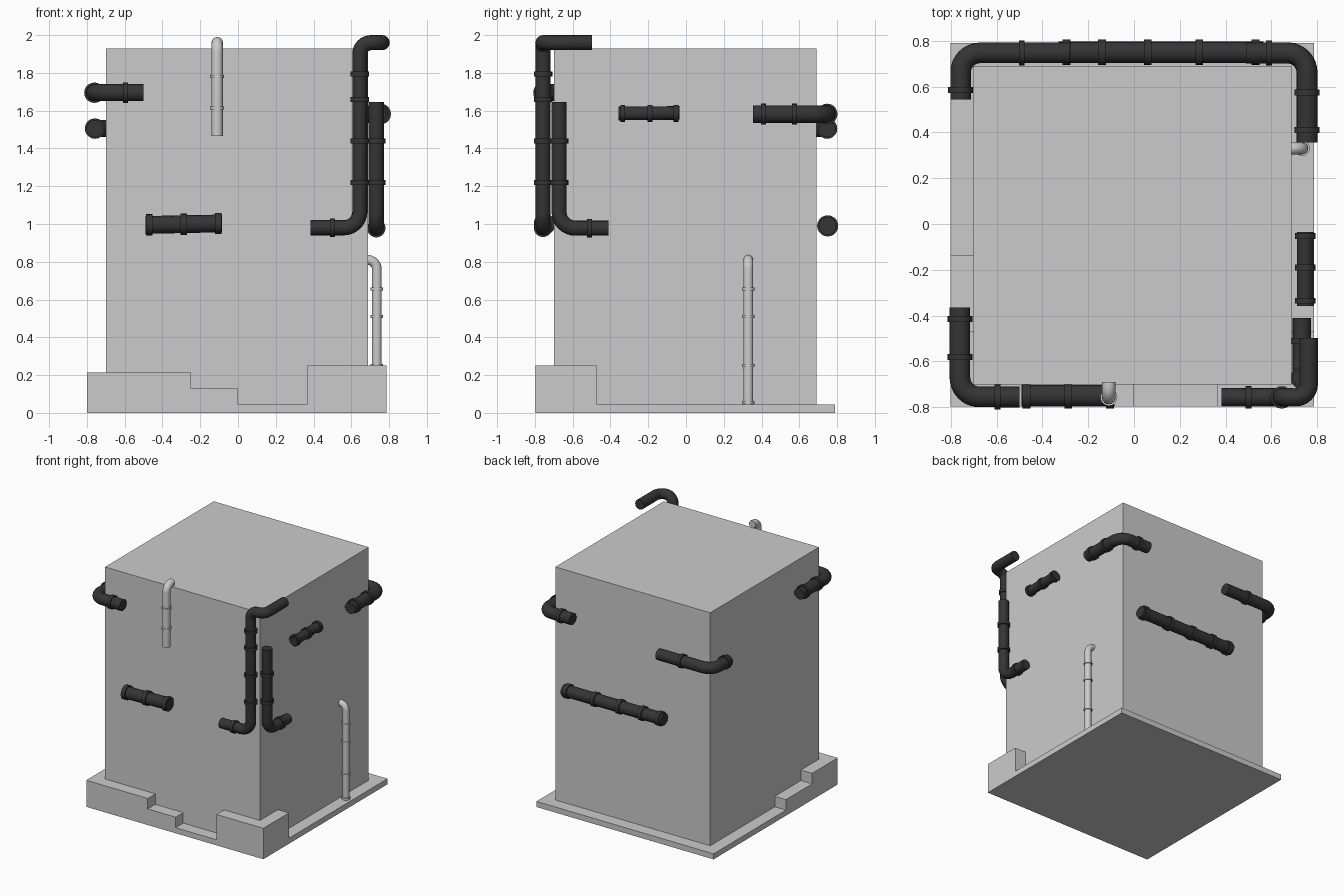
import bpy, bmesh, math
from mathutils import Vector

if "Cube" in bpy.data.objects:
    bpy.data.objects.remove(bpy.data.objects["Cube"])


def material(name, v):
    m = bpy.data.materials.new(name)
    m.diffuse_color = (v, v, v, 1)
    m.use_nodes = True
    m.node_tree.nodes["Principled BSDF"].inputs["Base Color"].default_value = m.diffuse_color
    return m


DARK = material("dark_metal", 0.035)


def mesh_object(name, bm):
    bmesh.ops.recalc_face_normals(bm, faces=bm.faces)
    me = bpy.data.meshes.new(name)
    bm.to_mesh(me)
    bm.free()
    ob = bpy.data.objects.new(name, me)
    bpy.context.collection.objects.link(ob)
    return ob


def fillet_path(points, radius, steps=8):
    """Polyline with circular right-angle bends."""
    pts = [Vector(p) for p in points]
    out = [pts[0]]
    for a, b, c in zip(pts, pts[1:], pts[2:]):
        u, v = (a - b).normalized(), (c - b).normalized()
        centre = b + (u + v) * radius
        for i in range(steps + 1):
            t = math.pi / 2 * i / steps
            out.append(centre - v * radius * math.cos(t) - u * radius * math.sin(t))
    return out + [pts[-1]]


def pipe(name, points, r, rings=(), bend=0.085, collar=0.009, width=0.026, mat=DARK):
    """Bent tube plus collars given as (position, axis)."""
    cu = bpy.data.curves.new(name, 'CURVE')
    cu.dimensions = '3D'
    cu.bevel_depth, cu.bevel_resolution, cu.use_fill_caps = r, 6, True
    path = fillet_path(points, bend)
    sp = cu.splines.new('POLY')
    sp.points.add(len(path) - 1)
    for p, q in zip(sp.points, path):
        p.co = (*q, 1)
    tube = bpy.data.objects.new(name, cu)
    bpy.context.collection.objects.link(tube)
    bpy.ops.object.select_all(action='DESELECT')
    tube.select_set(True)
    bpy.context.view_layer.objects.active = tube
    bpy.ops.object.convert(target='MESH')
    tube = bpy.context.view_layer.objects.active
    parts = [tube]
    for pos, axis in rings:
        rot = {'x': (0, math.pi / 2, 0), 'y': (math.pi / 2, 0, 0), 'z': (0, 0, 0)}[axis]
        bpy.ops.mesh.primitive_cylinder_add(vertices=20, radius=r + collar, depth=width,
                                            location=pos, rotation=rot)
        parts.append(bpy.context.object)
    bpy.ops.object.select_all(action='DESELECT')
    for p in parts:
        p.select_set(True)
    bpy.context.view_layer.objects.active = tube
    if len(parts) > 1:
        bpy.ops.object.join()
    tube.name = name
    tube.data.materials.clear()
    if mat:
        tube.data.materials.append(mat)
    bpy.ops.object.shade_smooth_by_angle(angle=math.radians(40))


# Main block
X0, X1, Y0, Y1 = -0.70, 0.687, -0.70, 0.69
bm = bmesh.new()
bmesh.ops.create_cube(bm, size=1)
for v in bm.verts:
    v.co = (X1 if v.co.x > 0 else X0, Y1 if v.co.y > 0 else Y0, 1.93 if v.co.z > 0 else 0.02)
mesh_object("main_block", bm)

# Stepped plinth: heights walked around the block, one list per side
OX0, OX1, OY0, OY1 = -0.80, 0.785, -0.797, 0.79
H, M, L, C = 0.215, 0.13, 0.045, 0.25
corners = [((OX0, OY0), (X0, Y0)), ((OX1, OY0), (X1, Y0)),
           ((OX1, OY1), (X1, Y1)), ((OX0, OY1), (X0, Y1))]
ends = [H, C, L, L]
steps = [[(-0.25, H, M), (0, M, L), (0.365, L, C)], [(-0.47, C, L)], [],
         [(-0.135, L, M), (-0.47, M, H)]]
bm = bmesh.new()
base = [bm.verts.new((*o, 0)) for o, _ in corners]
tops = [(bm.verts.new((*o, z)), bm.verts.new((*i, z))) for (o, i), z in zip(corners, ends)]
for s in range(4):
    n = (s + 1) % 4
    row = [tops[s]]
    for t, za, zb in steps[s]:
        for z in (za, zb):
            if s == 0:
                o, i = (t, OY0, z), (t, Y0, z)
            else:
                o, i = ((OX1, t, z), (X1, t, z)) if s == 1 else ((OX0, t, z), (X0, t, z))
            row.append((bm.verts.new(o), bm.verts.new(i)))
    row.append(tops[n])
    for a, b in zip(row, row[1:]):
        bm.faces.new((a[0], b[0], b[1], a[1]))
    bm.faces.new([base[s], base[n]] + [v[0] for v in reversed(row)])
bm.faces.new(base[::-1])
mesh_object("stepped_plinth", bm)

# Straight horizontal pipes
pipe("front_straight_pipe", [(-0.49, -0.75, 0.995), (-0.085, -0.75, 1.003)], 0.047,
     [((-0.469, -0.75, 0.996), 'x'), ((-0.287, -0.75, 0.999), 'x'), ((-0.105, -0.75, 1.002), 'x')],
     width=0.034)
pipe("back_straight_pipe", [(-0.33, 0.75, 0.99), (0.565, 0.75, 0.99)], 0.047,
     [((x, 0.75, 0.99), 'x') for x in (-0.295, -0.14, 0.06, 0.285, 0.53)], width=0.034)
pipe("right_straight_pipe", [(0.747, -0.358, 1.585), (0.747, -0.035, 1.588)], 0.036,
     [((0.747, y, 1.586), 'y') for y in (-0.335, -0.19, -0.053)])

# Pipes wrapping the corners
pipe("front_left_corner_pipe", [(-0.50, -0.755, 1.695), (-0.76, -0.755, 1.695), (-0.76, -0.365, 1.695)],
     0.045, [((-0.595, -0.755, 1.695), 'x'), ((-0.76, -0.58, 1.695), 'y'), ((-0.76, -0.415, 1.695), 'y')])
pipe("back_left_corner_pipe", [(-0.757, 0.543, 1.505), (-0.757, 0.747, 1.505), (-0.28, 0.747, 1.505)],
     0.045, [((-0.757, 0.585, 1.505), 'y'), ((-0.49, 0.747, 1.505), 'x')])
pipe("back_right_corner_pipe", [(0.755, 0.355, 1.582), (0.755, 0.747, 1.582), (0.49, 0.747, 1.582)],
     0.046, [((0.755, 0.41, 1.582), 'y'), ((0.755, 0.575, 1.582), 'y'), ((0.59, 0.747, 1.582), 'x')])

# Pair of tall pipes on the front right corner
pipe("tall_pipe_upper_bend", [(0.645, -0.757, 1.70), (0.645, -0.757, 1.96), (0.763, -0.757, 1.96),
                              (0.763, -0.497, 1.96)], 0.04,
     [((0.645, -0.757, 1.795), 'z')], bend=0.059)
pipe("tall_pipe", [(0.383, -0.757, 0.98), (0.645, -0.757, 0.98), (0.645, -0.757, 1.70)], 0.04,
     [((0.5, -0.757, 0.98), 'x')] + [((0.645, -0.757, z), 'z') for z in (1.22, 1.44, 1.66)])
pipe("short_tall_pipe", [(0.732, -0.41, 0.978), (0.732, -0.672, 0.978), (0.732, -0.672, 1.645)], 0.04,
     [((0.732, -0.51, 0.978), 'y')] + [((0.732, -0.672, z), 'z') for z in (1.22, 1.44)])

# Thin light pipes
pipe("front_vent_pipe", [(-0.11, -0.757, 1.467), (-0.11, -0.757, 1.96), (-0.11, -0.69, 1.96)], 0.03,
     [((-0.11, -0.757, z), 'z') for z in (1.615, 1.78)], bend=0.05, collar=0.007, width=0.016, mat=None)
pipe("right_drain_pipe", [(0.735, 0.33, 0.045), (0.735, 0.33, 0.81), (0.68, 0.33, 0.81)], 0.026,
     [((0.735, 0.33, z), 'z') for z in (0.055, 0.25, 0.51, 0.655)], bend=0.05, collar=0.007,
     width=0.016, mat=None)
